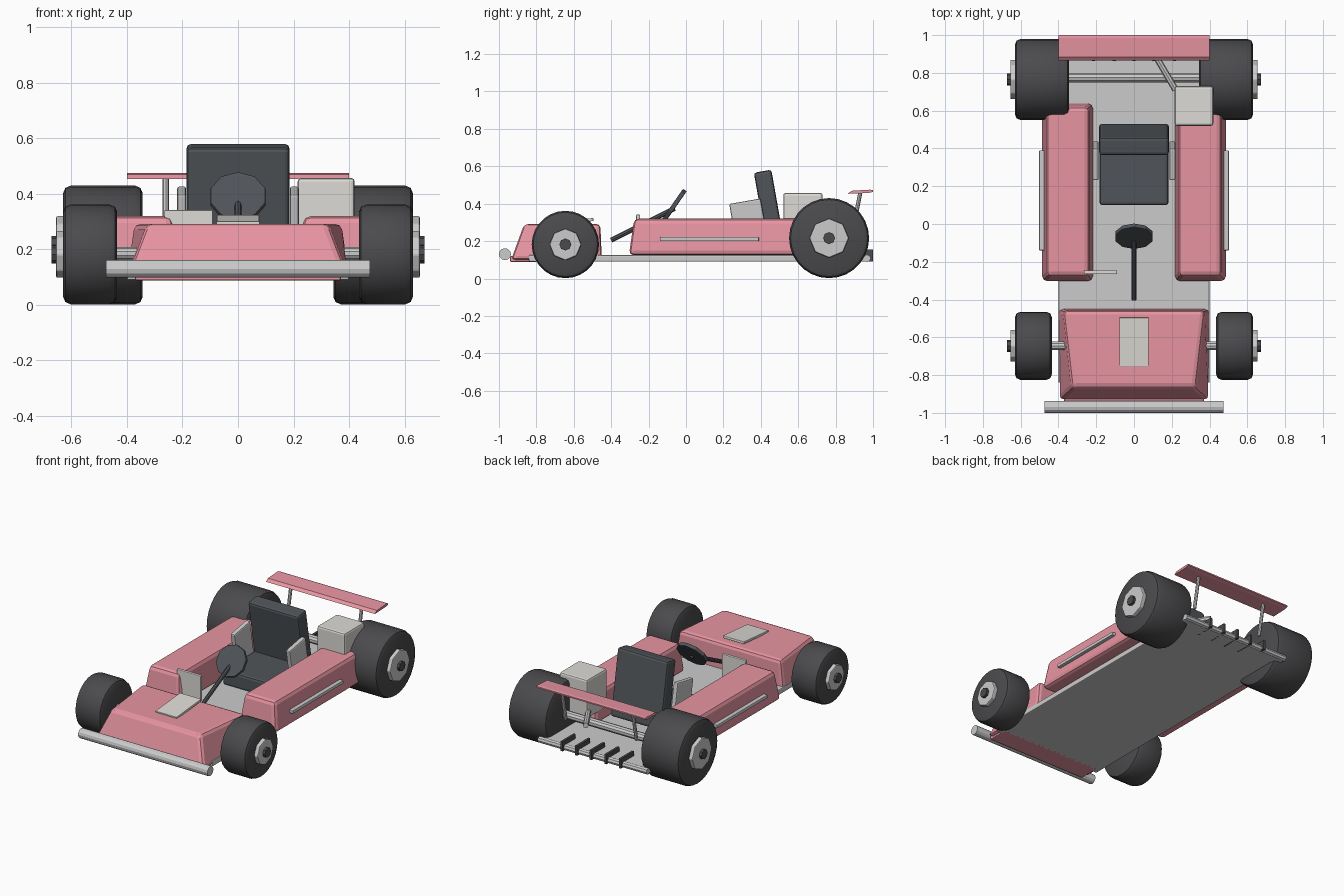
import bpy, bmesh, math
from mathutils import Vector, Matrix

if "Cube" in bpy.data.objects:
    bpy.data.objects.remove(bpy.data.objects["Cube"])


def material(name, rgb):
    m = bpy.data.materials.new(name)
    m.diffuse_color = (*rgb, 1)
    m.use_nodes = True
    m.node_tree.nodes["Principled BSDF"].inputs["Base Color"].default_value = m.diffuse_color
    return m


PINK = material("pink", (0.80, 0.30, 0.36))
RUBBER = material("rubber", (0.07, 0.07, 0.075))
DARK = material("dark_seat", (0.08, 0.09, 0.10))
CREAM = material("cream", (0.72, 0.71, 0.67))


def finish(bm, name, mat=None, bevel=0, segments=2, smooth=False):
    bmesh.ops.recalc_face_normals(bm, faces=bm.faces)
    me = bpy.data.meshes.new(name)
    bm.to_mesh(me)
    bm.free()
    ob = bpy.data.objects.new(name, me)
    bpy.context.collection.objects.link(ob)
    if mat:
        me.materials.append(mat)
    if bevel:
        b = ob.modifiers.new("bevel", 'BEVEL')
        b.width, b.segments, b.limit_method = bevel, segments, 'ANGLE'
    if smooth:
        bpy.ops.object.select_all(action='DESELECT')
        ob.select_set(True)
        bpy.context.view_layer.objects.active = ob
        bpy.ops.object.shade_smooth_by_angle(angle=math.radians(25))
    return ob


def box(name, lo, hi, mat=None, bevel=0, tilt=0):
    """Box between two corners, tilted about x around its centre."""
    lo, hi = Vector(lo), Vector(hi)
    bm = bmesh.new()
    mx = (Matrix.Translation((lo + hi) / 2) @ Matrix.Rotation(math.radians(tilt), 4, 'X')
          @ Matrix.Diagonal((*(hi - lo), 1)))
    bmesh.ops.create_cube(bm, size=1, matrix=mx)
    return finish(bm, name, mat, bevel)


def loft(name, bottom, top, mat, bevel):
    """Closed body between two four-point outlines."""
    bm = bmesh.new()
    b = [bm.verts.new(p) for p in bottom]
    t = [bm.verts.new(p) for p in top]
    bm.faces.new(b)
    bm.faces.new(t)
    for i in range(4):
        j = (i + 1) % 4
        bm.faces.new((b[i], b[j], t[j], t[i]))
    return finish(bm, name, mat, bevel)


def tube(name, a, b, r, sides=10, mat=None, bevel=0):
    a, b = Vector(a), Vector(b)
    d = b - a
    bm = bmesh.new()
    mx = Matrix.Translation((a + b) / 2) @ d.to_track_quat('Z', 'Y').to_matrix().to_4x4()
    bmesh.ops.create_cone(bm, cap_ends=True, segments=sides, radius1=r, radius2=r,
                          depth=d.length, matrix=mx)
    return finish(bm, name, mat, bevel)


def tyre(name, x0, x1, y, z, r, sides=28):
    """Rounded-shoulder tyre turned around the x axis."""
    c = 0.028
    prof = [(x0, r - c), (x0 + c * .3, r - c * .3), (x0 + c, r),
            (x1 - c, r), (x1 - c * .3, r - c * .3), (x1, r - c)]
    bm = bmesh.new()
    rings = [[bm.verts.new((x, y + q * math.cos(2 * math.pi * i / sides),
                            z + q * math.sin(2 * math.pi * i / sides)))
              for i in range(sides)] for x, q in prof]
    bm.faces.new(rings[0])
    bm.faces.new(rings[-1])
    for p, q in zip(rings, rings[1:]):
        for i in range(sides):
            j = (i + 1) % sides
            bm.faces.new((p[i], p[j], q[j], q[i]))
    return finish(bm, name, RUBBER, smooth=True)


# floor pan, front splitter and nose
box("floor_pan", (-.4, -.84, .09), (.4, .97, .125), bevel=.006)
box("splitter", (-.37, -.94, .088), (.37, -.8, .12), PINK, .006)
loft("nose",
     [(-.40, -.935, .10), (.40, -.935, .10), (.40, -.45, .10), (-.40, -.45, .10)],
     [(-.325, -.865, .292), (.325, -.865, .292), (.375, -.458, .292), (-.375, -.458, .292)],
     PINK, .022)
tube("front_bumper", (-.475, -.968, .13), (.475, -.968, .13), .032, 12)
box("nose_panel", (-.078, -.755, .296), (.078, -.495, .312), CREAM, .003, tilt=5)
box("dash_panel", (-.265, -.266, .17), (-.09, -.246, .342), CREAM, .004)

for side, s in (("left", -1), ("right", 1)):
    # side pods with trim strips
    loft(side + "_pod",
         [(s * .215, -.305, .125), (s * .49, -.305, .125), (s * .49, .64, .125), (s * .215, .64, .125)],
         [(s * .237, -.277, .32), (s * .462, -.277, .32), (s * .462, .62, .32), (s * .237, .62, .32)],
         PINK, .025)
    box(side + "_pod_trim", (min(s * .465, s * .502), -.14, .20),
        (max(s * .465, s * .502), .39, .222), None, .004)
    # wheels, hubs and caps
    for end, y, r, inner, hub in (("front", -.645, .18, .435, .085), ("rear", .765, .214, .343, .105)):
        n = side + "_" + end
        z = r + .002
        tyre(n + "_tyre", *sorted((s * inner, s * .63)), y, z, r)
        tube(n + "_hub", (s * .6, y, z), (s * .655, y, z), hub, 8, None, .006)
        tube(n + "_hub_cap", (s * .65, y, z), (s * .672, y, z), .032, 8, RUBBER)
    tube(side + "_front_axle", (s * .34, -.645, .185), (s * .46, -.645, .185), .023, 10)
    # seat side plates and wing struts
    box(side + "_seat_plate", (s * .203 - .016, .25, .18), (s * .203 + .016, .42, .415), None, .008, tilt=10)
    tube(side + "_wing_strut", (s * .26, .89, .25), (s * .26, .932, .46), .011, 8)

# seat
box("seat_base", (-.183, .1, .12), (.183, .47, .22), DARK, .015)
box("seat_back", (-.185, .40, .14), (.185, .495, .577), DARK, .015, tilt=10)

# steering
axis = Vector((0, .82, -.57)) * .012
hub_point = Vector((0, -.065, .388))
tube("steering_wheel", hub_point - axis, hub_point + axis, .104, 10, DARK, .004)
tube("steering_column", (0, -.06, .375), (0, -.4, .205), .013, 8, DARK)

# engine, exhaust and rear axle
box("engine", (.215, .52, .2), (.42, .73, .457), CREAM, .012)
tube("exhaust", (.22, .71, .24), (.12, .88, .24), .017, 8)
tube("rear_axle", (-.38, .775, .216), (.38, .775, .216), .027, 10)

# rear bar and diffuser fins
tube("rear_bar", (-.4, .968, .108), (.4, .968, .108), .02, 8)
for i in range(5):
    x = (i - 2) * .107
    box(f"diffuser_fin_{i + 1}", (x - .008, .862, .09), (x + .008, 1.0, .155), RUBBER, .002)

# rear wing from a side profile
bm = bmesh.new()
profile = [(.865, .453), (.885, .469), (.985, .475), (1.0, .472), (1.0, .463), (.975, .457)]
face = bm.faces.new([bm.verts.new((-.4, y, z)) for y, z in profile])
ext = bmesh.ops.extrude_face_region(bm, geom=[face], use_keep_orig=True)
bmesh.ops.translate(bm, vec=(.8, 0, 0),
                    verts=[v for v in ext["geom"] if isinstance(v, bmesh.types.BMVert)])
finish(bm, "rear_wing", PINK)
